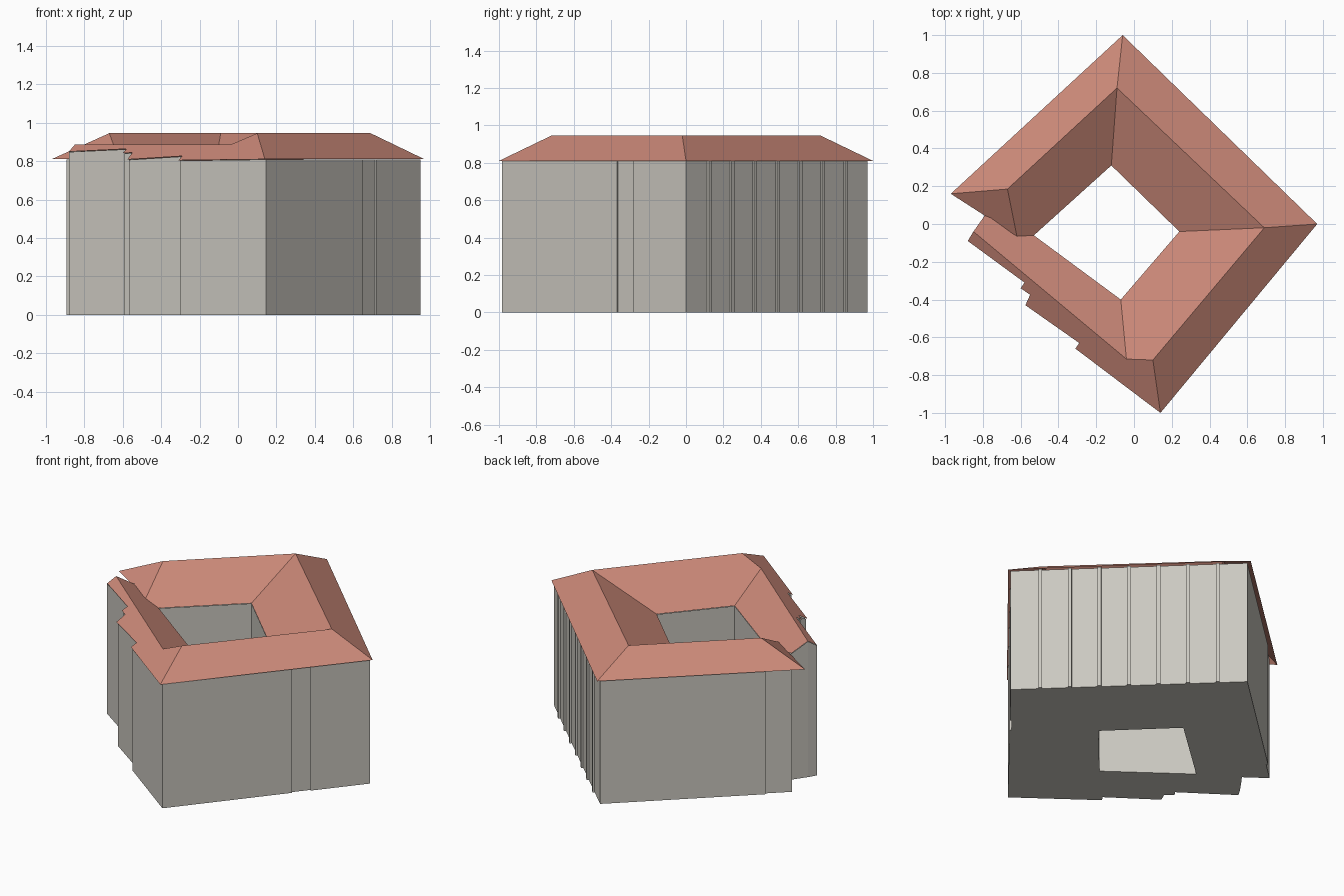
import bpy
import bmesh
from mathutils import Vector

cube = bpy.data.objects.get("Cube")
if cube:
    bpy.data.objects.remove(cube, do_unlink=True)


def material(name, colour):
    mat = bpy.data.materials.new(name)
    mat.use_nodes = True
    mat.diffuse_color = (*colour, 1)
    mat.node_tree.nodes["Principled BSDF"].inputs["Base Color"].default_value = (*colour, 1)
    return mat


def finish(name, bm, mat):
    mesh = bpy.data.meshes.new(name)
    bm.to_mesh(mesh)
    bm.free()
    mesh.materials.append(mat)
    obj = bpy.data.objects.new(name, mesh)
    bpy.context.collection.objects.link(obj)
    return obj


def sheet(name, polygons, mat):
    """Flat faces that all look upward."""
    bm = bmesh.new()
    for points in polygons:
        face = bm.faces.new([bm.verts.new(p) for p in points])
        face.normal_update()
        if face.normal.z < 0:
            face.normal_flip()
    bmesh.ops.remove_doubles(bm, verts=bm.verts, dist=0.0005)
    return finish(name, bm, mat)


plaster = material("pale grey plaster", (0.60, 0.58, 0.53))
tile = material("terracotta tile", (0.60, 0.25, 0.19))

# Main heights
EAVE, RIDGE, WING, COURT = 0.81, 0.945, 0.885, 0.77


def at(z, **points):
    return {name: Vector((x, y, z)) for name, (x, y) in points.items()}


eave = at(EAVE, n=(-0.06, 1.0), e=(0.97, 0), s=(0.14, -1.0), w=(-0.97, 0.16), hip=(-0.62, -0.065))
ridge = at(RIDGE, n=(-0.09, 0.72), e=(0.69, -0.02), s=(0.10, -0.72), w=(-0.67, 0.185))
wing = at(WING, s=(-0.04, -0.715), w=(-0.85, -0.04))
court = at(COURT, n=(-0.12, 0.31), e=(0.24, -0.04), s=(-0.07, -0.40), w=(-0.53, -0.06))
wing_end = Vector((-0.79, 0.045, 0.822))


def wing_height(x, y):
    """Height of the outer slope of the low wing."""
    return WING + 0.62 * ((x - wing["w"].x) * 0.64 + (y - wing["w"].y) * 0.768)


# Stepped outer edge of the low wing, from west to south
steps = [(-0.88, -0.09), (-0.58, -0.31), (-0.60, -0.34), (-0.55, -0.375),
         (-0.575, -0.43), (-0.29, -0.63), (-0.31, -0.66)]
step_edge = [Vector((x, y, wing_height(x, y))) for x, y in steps]

# Roofs
sheet("main_roof", [
    [eave["e"], eave["n"], ridge["n"], ridge["e"]],
    [eave["n"], eave["w"], ridge["w"], ridge["n"]],
    [eave["s"], eave["e"], ridge["e"], ridge["s"]],
    [eave["w"], eave["hip"], ridge["w"]],
    [ridge["e"], court["e"], court["s"], wing["s"], ridge["s"]],
    [ridge["n"], court["n"], court["e"], ridge["e"]],
    [ridge["w"], eave["hip"], court["w"], court["n"], ridge["n"]],
], tile)
sheet("wing_roof", [
    [wing["w"], wing["s"], court["s"], court["w"], wing_end],
    [wing["w"], *step_edge, eave["s"], ridge["s"], wing["s"]],
], tile)

# Outer wall line, anticlockwise from the south corner; points are x, y, top
south, east = Vector((0.145, -0.985)), Vector((0.95, 0.0))
north, west = Vector((-0.06, 0.97)), Vector((-0.90, 0.19))


def panel(a, b, start, end, depth):
    """Corner points of a shallow step in the wall from a to b."""
    along = (b - a).normalized()
    out = Vector((along.y, -along.x)) * depth
    p, q = a.lerp(b, start), a.lerp(b, end)
    return [p, p + out, q + out, q]


line = [south, *panel(south, east, 0.625, 0.715, -0.01), east]
for i in range(1, 8):
    line += panel(east, north, i / 8 - 0.008, i / 8 + 0.008, 0.012)
line += [north, *panel(north, west, 0.86, 1.0, -0.012)[:3]]
outer = [Vector((p.x, p.y, EAVE)) for p in line]
outer += [Vector((-0.76, 0.085, EAVE)), wing_end, wing["w"]]

# Wing walls follow the steps, slightly inset under the tiles
inset = Vector((0.008, 0.006, 0))
outer += [step_edge[0]] + [p + inset for p in step_edge[1:]]
inner = [court[k] for k in "nesw"]

bm = bmesh.new()
floor_edges = []
for loop in (outer, inner):
    low = [bm.verts.new((p.x, p.y, 0)) for p in loop]
    high = [bm.verts.new(p - Vector((0, 0, 0.002))) for p in loop]
    for i in range(len(loop)):
        j = (i + 1) % len(loop)
        wall = bm.faces.new((low[i], low[j], high[j], high[i]))
        floor_edges.append(bm.edges.get((low[i], low[j])))
# Floor around the open courtyard
filled = bmesh.ops.triangle_fill(bm, edges=floor_edges, use_beauty=True)
for item in filled["geom"]:
    if isinstance(item, bmesh.types.BMFace):
        item.normal_update()
        if item.normal.z > 0:
            item.normal_flip()
finish("walls", bm, plaster)
